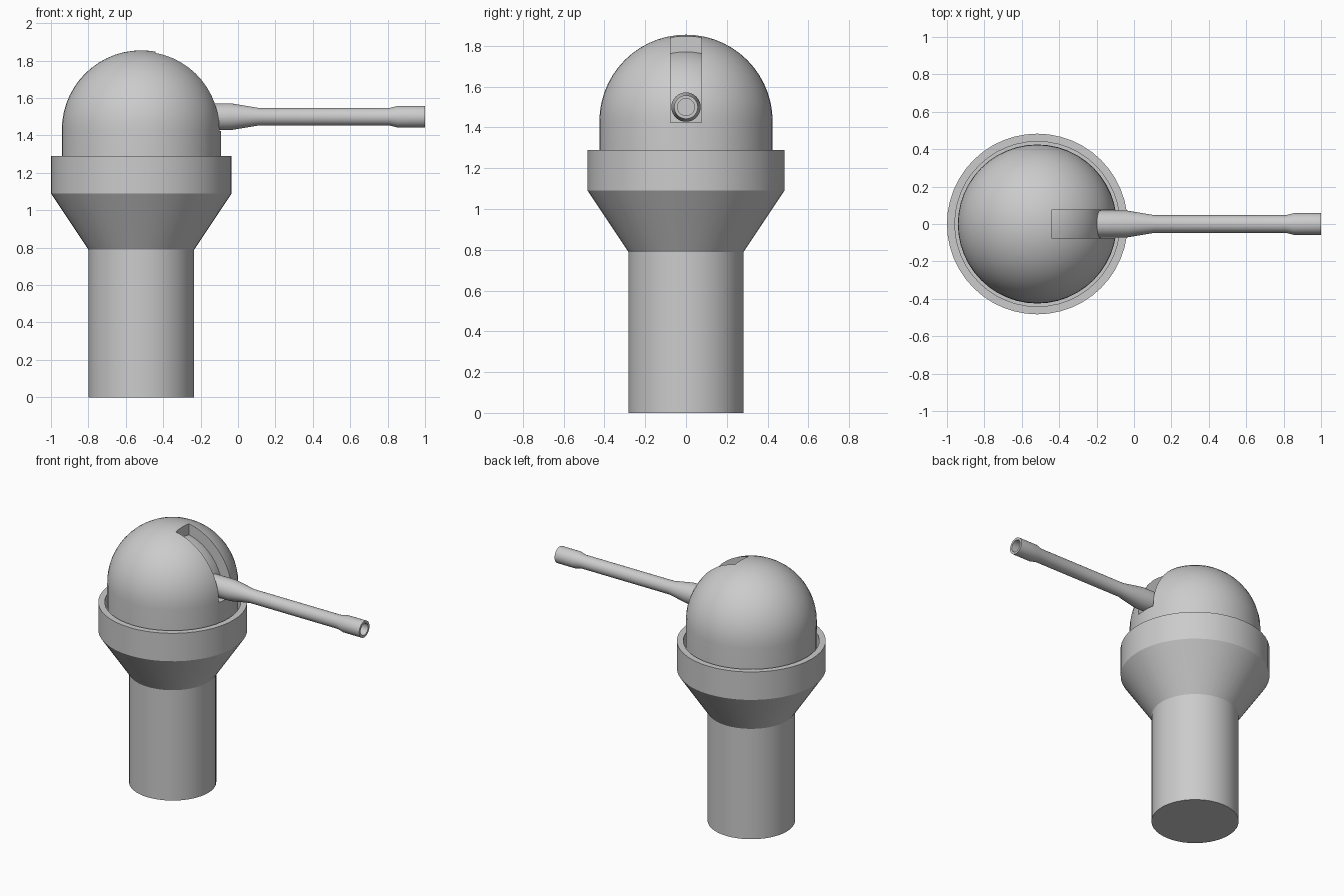
import bpy, math
from mathutils import Matrix

if "Cube" in bpy.data.objects:
    bpy.data.objects.remove(bpy.data.objects["Cube"])

CX = -0.517          # turret axis
DOME_Z = 1.43        # dome centre height
BARREL_Z = 1.5


def lathe(name, profile, segs, matrix):
    """Revolve (radius, height) points around local z; radius 0 closes to a pole."""
    verts, faces, rings = [], [], []
    for r, h in profile:
        n = segs if r > 1e-6 else 1
        rings.append(range(len(verts), len(verts) + n))
        for i in range(n):
            a = math.tau * i / segs
            verts.append((r * math.cos(a), r * math.sin(a), h))
    for lo, hi in zip(rings, rings[1:]):
        for i in range(segs):
            j = (i + 1) % segs
            quad = [lo[i % len(lo)], lo[j % len(lo)], hi[j % len(hi)], hi[i % len(hi)]]
            faces.append(list(dict.fromkeys(quad)))
    mesh = bpy.data.meshes.new(name)
    mesh.from_pydata(verts, [], faces)
    mesh.transform(matrix)
    obj = bpy.data.objects.new(name, mesh)
    bpy.context.collection.objects.link(obj)
    return obj


def activate(obj):
    bpy.ops.object.select_all(action='DESELECT')
    obj.select_set(True)
    bpy.context.view_layer.objects.active = obj


def cut(obj, cutter):
    """Subtract the cutter and discard it."""
    mod = obj.modifiers.new("cut", 'BOOLEAN')
    mod.object, mod.operation, mod.solver = cutter, 'DIFFERENCE', 'EXACT'
    activate(obj)
    bpy.ops.object.modifier_apply(modifier=mod.name)
    bpy.data.objects.remove(cutter)


def dome_profile(r, bottom):
    arc = [(r * math.cos(t), DOME_Z + r * math.sin(t))
           for t in (math.pi / 2 * i / 14 for i in range(14))]
    return [(0, bottom), (r, bottom)] + arc + [(0, DOME_Z + r)]


axis = Matrix.Translation((CX, 0, 0))

# Pedestal: column, flared cone and collar with a recessed seat for the dome
pedestal = lathe("pedestal", [
    (0, 0), (0.283, 0), (0.283, 0.79), (0.483, 1.09), (0.483, 1.29),
    (0.441, 1.29), (0.441, 1.19), (0, 1.19)], 48, axis)

# Dome with a curved elevation slot
dome = lathe("dome", dome_profile(0.425, 1.19), 48, axis)
core = lathe("slot_core", dome_profile(0.35, 1.1), 48, axis)
x0, x1, z0, z1 = -0.44, 0.1, 1.425, 2.0
bpy.ops.mesh.primitive_cube_add(size=1, location=((x0 + x1) / 2, 0, (z0 + z1) / 2))
slot = bpy.context.object
slot.name = "slot_cutter"
slot.scale = (x1 - x0, 0.15, z1 - z0)
slot.hide_render = True
cut(slot, core)
cut(dome, slot)

# Gun barrel: stepped tube with flared, hollow muzzle
barrel_axis = Matrix.Translation((0, 0, BARREL_Z)) @ Matrix.Rotation(math.pi / 2, 4, 'Y')
barrel = lathe("barrel", [
    (0, -0.22), (0.072, -0.22), (0.072, -0.04), (0.047, 0.11), (0.047, 0.81),
    (0.058, 0.855), (0.058, 1.0), (0.042, 1.0), (0.042, 0.84), (0, 0.84)],
    32, barrel_axis)

for part in (pedestal, dome, barrel):
    activate(part)
    bpy.ops.object.shade_smooth_by_angle(angle=math.radians(25 if part != barrel else 20))
